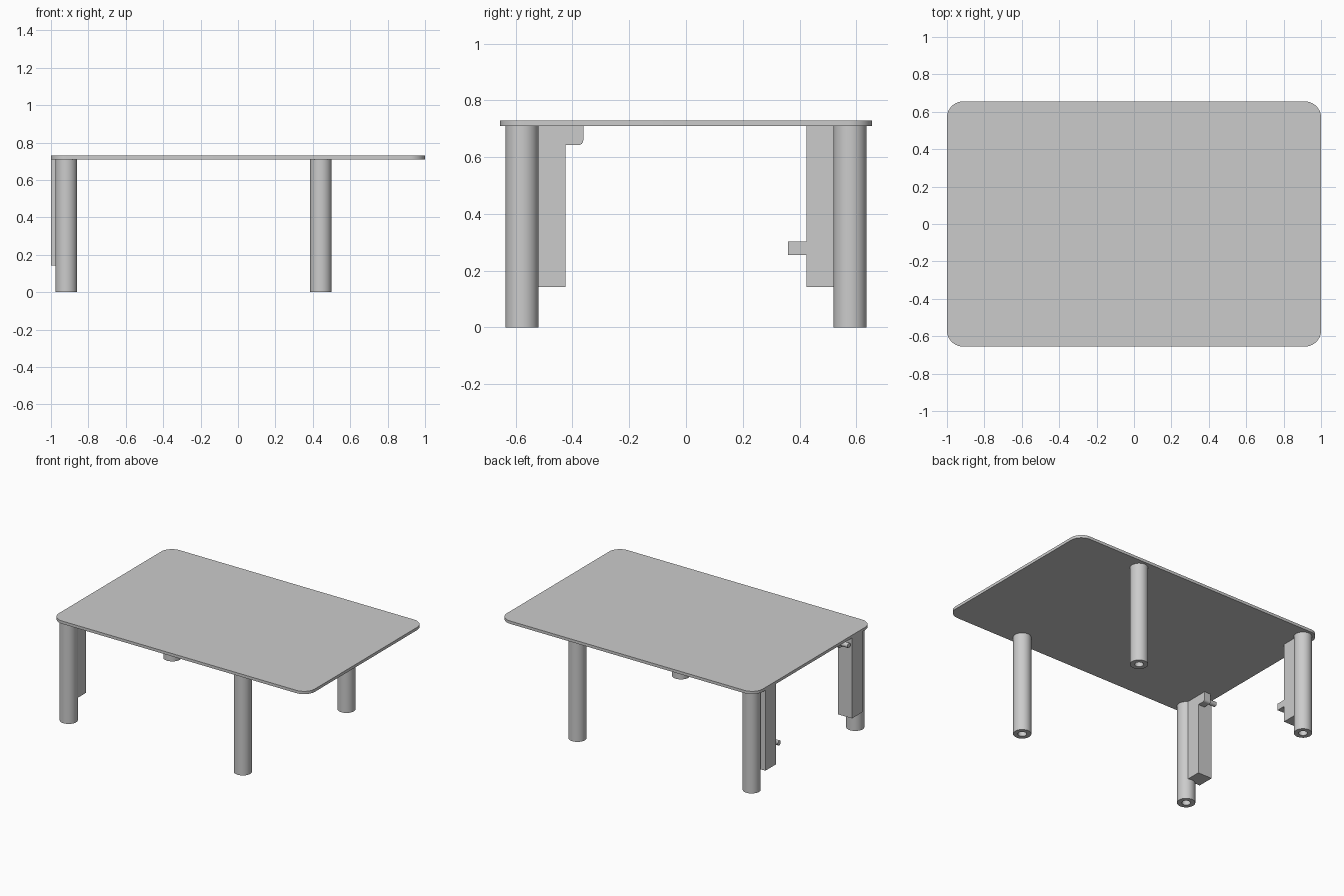
import bpy, bmesh, math
from mathutils import Matrix, Vector

if "Cube" in bpy.data.objects:
    bpy.data.objects.remove(bpy.data.objects["Cube"], do_unlink=True)

TOP, UNDER = 0.73, 0.71
LEG_R, HOLE_R = 0.058, 0.028

grey = bpy.data.materials.new("plain_grey")
grey.use_nodes = True
colour = (0.6, 0.6, 0.6, 1)
grey.diffuse_color = colour
grey.node_tree.nodes["Principled BSDF"].inputs["Base Color"].default_value = colour


def finish(name, bm, smooth=False):
    bmesh.ops.recalc_face_normals(bm, faces=bm.faces)
    mesh = bpy.data.meshes.new(name)
    bm.to_mesh(mesh)
    bm.free()
    mesh.materials.append(grey)
    obj = bpy.data.objects.new(name, mesh)
    bpy.context.collection.objects.link(obj)
    if smooth:
        bpy.ops.object.select_all(action="DESELECT")
        obj.select_set(True)
        bpy.context.view_layer.objects.active = obj
        bpy.ops.object.shade_smooth_by_angle(angle=math.radians(30))
    return obj


def box(name, low, high, round_edge=None, radius=0.0):
    """Box between two corners; edges passing the test are rounded."""
    low, high = Vector(low), Vector(high)
    bm = bmesh.new()
    bmesh.ops.create_cube(bm, size=1)
    for v in bm.verts:
        v.co = (low + high) / 2 + v.co * (high - low)
    if round_edge:
        edges = [e for e in bm.edges if round_edge(*(v.co for v in e.verts))]
        bmesh.ops.bevel(bm, geom=edges, offset=radius, segments=10,
                        profile=0.5, affect="EDGES")
    return finish(name, bm, bool(round_edge))


def tube(name, x, y):
    """Hollow round leg spun from its wall section."""
    bm = bmesh.new()
    section = [(HOLE_R, 0), (LEG_R, 0), (LEG_R, UNDER), (HOLE_R, UNDER)]
    ring = [bm.verts.new((r, 0, z)) for r, z in section]
    edges = [bm.edges.new((ring[i - 1], ring[i])) for i in range(4)]
    bmesh.ops.spin(bm, geom=ring + edges, axis=(0, 0, 1), cent=(0, 0, 0),
                   angle=math.tau, steps=48)
    bmesh.ops.remove_doubles(bm, verts=bm.verts, dist=0.0001)
    bmesh.ops.translate(bm, verts=bm.verts, vec=(x, y, 0))
    finish(name, bm, True)


def pin(name, x0, x1, y, z, radius):
    """Round pin lying along x."""
    bm = bmesh.new()
    place = Matrix.Translation(((x0 + x1) / 2, y, z)) @ Matrix.Rotation(math.pi / 2, 4, "Y")
    bmesh.ops.create_cone(bm, cap_ends=True, segments=24, radius1=radius,
                          radius2=radius, depth=abs(x1 - x0), matrix=place)
    finish(name, bm, True)


# Table top with rounded corners
box("table_top", (-1, -0.655, UNDER), (1, 0.655, TOP),
    lambda a, b: abs(a.z - b.z) > 0.01, 0.085)

# Four hollow legs, and a panel beside each leg at the -x end
for side, word in ((-1, "front"), (1, "back")):
    tube(word + "_right_leg", -0.918, side * 0.578)
    tube(word + "_left_leg", 0.443, side * 0.578)
    ys = sorted((side * 0.424, side * 0.542))
    box(word + "_panel", (-1, ys[0], 0.142), (-0.89, ys[1], UNDER))

# Upper lug on the front panel, lower inner edge rounded
box("front_lug", (-0.94, -0.424, 0.643), (-0.89, -0.362, UNDER),
    lambda a, b: max(a.z, b.z) < 0.65 and min(a.y, b.y) > -0.37, 0.016)
pin("front_pin", -0.92, -1.0, -0.39, 0.67, 0.017)

# Lower lug on the back panel
box("back_lug", (-0.94, 0.36, 0.255), (-0.89, 0.424, 0.302))
pin("back_pin", -0.92, -1.0, 0.388, 0.279, 0.017)
